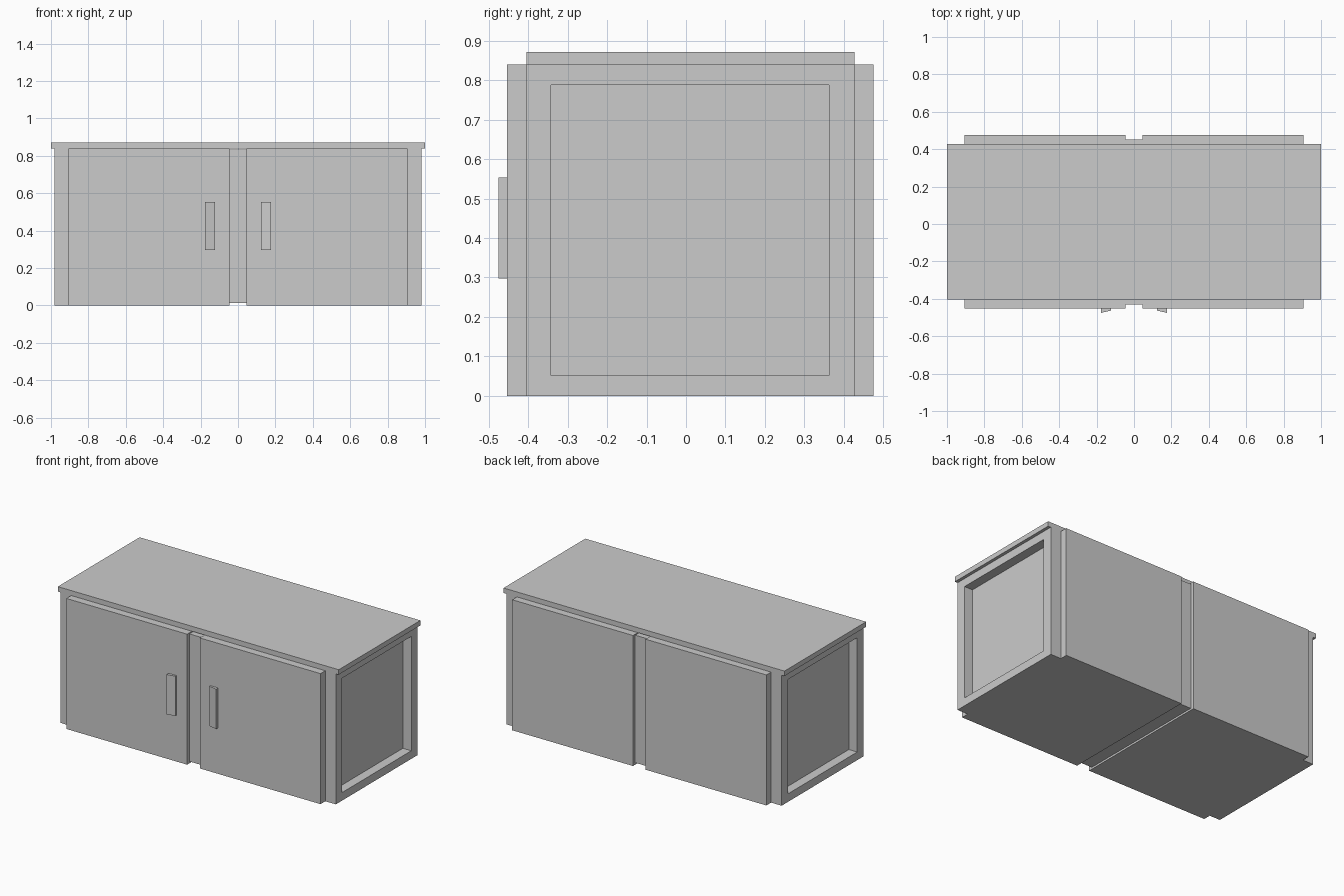
import bpy, bmesh
from mathutils import Vector

if "Cube" in bpy.data.objects:
    bpy.data.objects.remove(bpy.data.objects["Cube"])


def finish(name, bm, mirror=False):
    bmesh.ops.recalc_face_normals(bm, faces=bm.faces)
    me = bpy.data.meshes.new(name)
    bm.to_mesh(me)
    bm.free()
    ob = bpy.data.objects.new(name, me)
    bpy.context.collection.objects.link(ob)
    if mirror:
        ob.modifiers.new("mirror", 'MIRROR').use_mirror_merge = False
    return ob


def prism(points, z0, z1):
    """Extrude a plan outline from z0 to z1."""
    bm = bmesh.new()
    face = bm.faces.new([bm.verts.new((x, y, z0)) for x, y in points])
    ext = bmesh.ops.extrude_face_region(bm, geom=[face])
    for v in ext["geom"]:
        if isinstance(v, bmesh.types.BMVert):
            v.co.z = z1
    bmesh.ops.recalc_face_normals(bm, faces=bm.faces)
    return bm


def rect(x0, x1, y0, y1):
    return [(x0, y0), (x1, y0), (x1, y1), (x0, y1)]


# Cabinet half: body with raised door panels front and back
bm = prism([(0.045, -0.453), (0.905, -0.453), (0.905, -0.404), (0.98, -0.404),
            (0.98, 0.427), (0.905, 0.427), (0.905, 0.475), (0.045, 0.475)],
           0.0, 0.84)

# Framed, recessed end panel
end = max(bm.faces, key=lambda f: f.calc_center_median().x)
bmesh.ops.inset_individual(bm, faces=[end], thickness=0.05)
for v in end.verts:
    v.co.y = -0.342 if v.co.y < 0 else 0.363
    v.co.z = 0.052 if v.co.z < 0.4 else 0.788
panel = bmesh.ops.extrude_discrete_faces(bm, faces=[end])["faces"][0]
bmesh.ops.translate(bm, verts=panel.verts, vec=Vector((-0.06, 0, 0)))
finish("cabinet_half", bm, mirror=True)

# Recessed strip between the doors
finish("centre_strip", prism(rect(-0.045, 0.045, -0.43, 0.452), 0.012, 0.833))

# Overhanging top
finish("top_board", prism(rect(-1, 1, -0.404, 0.427), 0.84, 0.872))

# Wedge-shaped door handles
finish("door_handle", prism([(0.122, -0.453), (0.122, -0.463),
                             (0.176, -0.475), (0.176, -0.453)], 0.297, 0.553),
       mirror=True)
